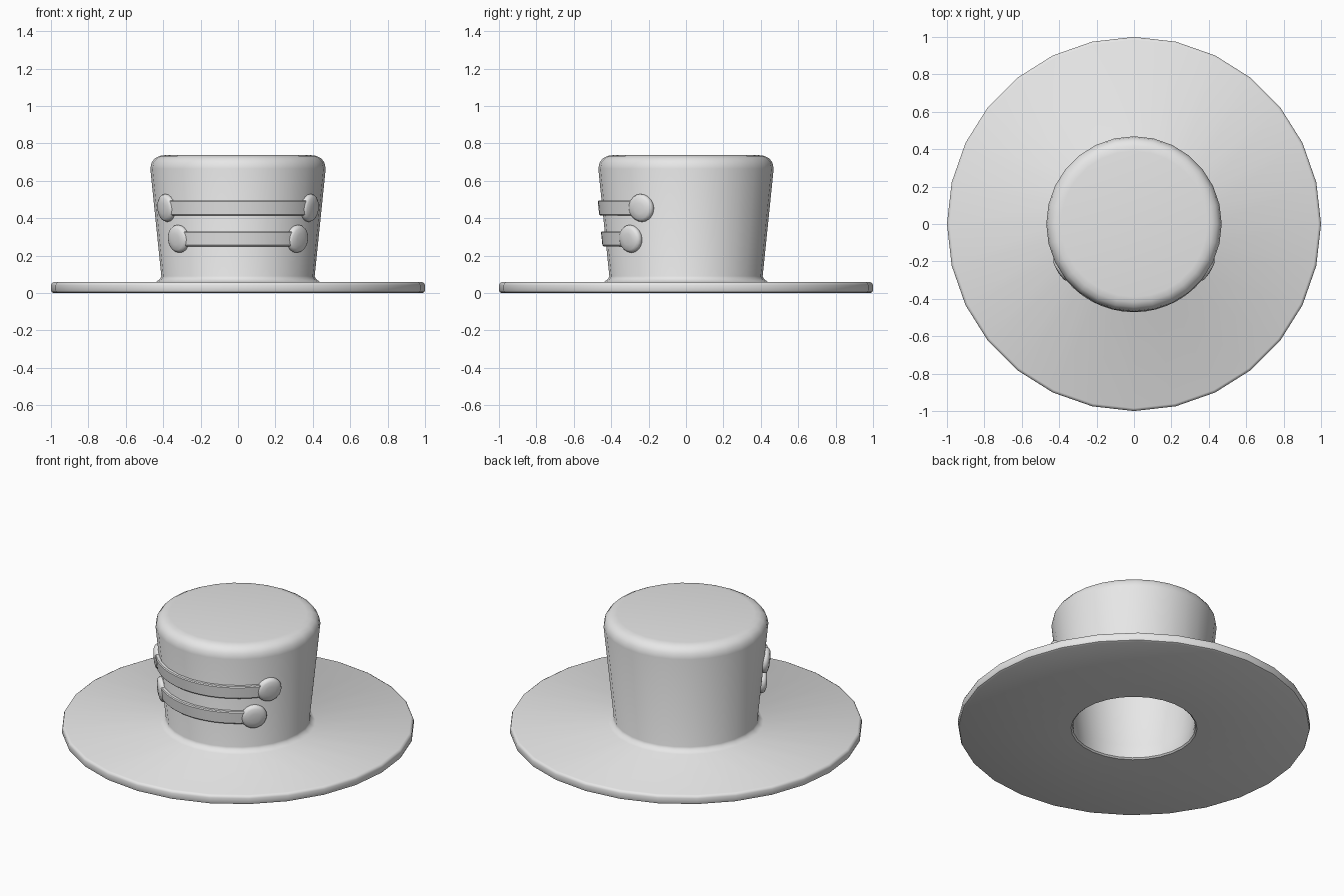
import bpy, bmesh, math
from mathutils import Matrix, Vector

cube = bpy.data.objects.get("Cube")
if cube:
    bpy.data.objects.remove(cube, do_unlink=True)

felt = bpy.data.materials.new("light_grey")
felt.use_nodes = True
GREY = (0.8, 0.8, 0.8, 1)
felt.diffuse_color = GREY
felt.node_tree.nodes["Principled BSDF"].inputs["Base Color"].default_value = GREY

SIDES = 28
SLOPE = math.atan2(0.06, 0.57)


def wall_radius(z):
    """Outer radius of the tapered crown at a given height."""
    return 0.41 + (z - 0.085) * math.tan(SLOPE)


def finish(name, bm, angle=40):
    bmesh.ops.remove_doubles(bm, verts=bm.verts, dist=1e-5)
    bmesh.ops.recalc_face_normals(bm, faces=bm.faces)
    mesh = bpy.data.meshes.new(name)
    bm.to_mesh(mesh)
    bm.free()
    mesh.materials.append(felt)
    obj = bpy.data.objects.new(name, mesh)
    bpy.context.collection.objects.link(obj)
    bpy.ops.object.select_all(action='DESELECT')
    obj.select_set(True)
    bpy.context.view_layer.objects.active = obj
    bpy.ops.object.shade_smooth_by_angle(angle=math.radians(angle))
    return obj


def lathe(name, profile, sides, matrix=Matrix()):
    """Spin an (r, z) profile that starts and ends on the axis."""
    bm = bmesh.new()
    verts = [bm.verts.new((r, 0, z)) for r, z in profile]
    edges = [bm.edges.new(pair) for pair in zip(verts, verts[1:])]
    bmesh.ops.spin(bm, geom=verts + edges, cent=(0, 0, 0), axis=(0, 0, 1),
                   angle=math.tau, steps=sides, use_duplicate=False)
    bmesh.ops.remove_doubles(bm, verts=bm.verts, dist=1e-5)
    bm.transform(matrix)
    return finish(name, bm)


def strap(name, z, half_angle):
    """Thin raised band following the front of the crown."""
    section = [(-0.02, -0.04), (0.014, -0.04), (0.019, -0.034),
               (0.019, 0.034), (0.014, 0.04), (-0.02, 0.04)]
    steps = 16
    bm = bmesh.new()
    rings = []
    for i in range(steps + 1):
        a = half_angle * (2 * i / steps - 1)
        ring = []
        for out, dz in section:
            r = wall_radius(z + dz) + out
            ring.append(bm.verts.new((r * math.sin(a), -r * math.cos(a), z + dz)))
        rings.append(ring)
    for a, b in zip(rings, rings[1:]):
        for k in range(len(section)):
            n = (k + 1) % len(section)
            bm.faces.new((a[k], a[n], b[n], b[k]))
    bm.faces.new(rings[0])
    bm.faces.new(rings[-1])
    finish(name, bm, 30)


def button(name, z, angle):
    """Domed disc facing straight out of the sloping wall."""
    out = Vector((math.sin(angle) * math.cos(SLOPE),
                  -math.cos(angle) * math.cos(SLOPE), -math.sin(SLOPE)))
    r = wall_radius(z)
    place = Vector((r * math.sin(angle), -r * math.cos(angle), z))
    matrix = Matrix.Translation(place) @ out.to_track_quat('Z', 'Y').to_matrix().to_4x4()
    dome = [(0, -0.02), (0.066, -0.02), (0.073, -0.008), (0.075, 0.004),
            (0.07, 0.016), (0.058, 0.024), (0.03, 0.029), (0, 0.03)]
    lathe(name, dome, 20, matrix)


# Crown and brim: one hollow shell
lathe("hat_shell", [
    (0, 0.737), (0.39, 0.737), (0.42, 0.733), (0.445, 0.72), (0.462, 0.698),
    (0.469, 0.665), (0.41, 0.09), (0.416, 0.076), (0.44, 0.058),
    (0.985, 0.058), (0.996, 0.052), (1, 0.042), (1, 0.014), (0.996, 0.005),
    (0.985, 0), (0.358, 0), (0.349, 0.008), (0.346, 0.03), (0.354, 0.09),
    (0.411, 0.65), (0.4, 0.672), (0.37, 0.68), (0, 0.68)], SIDES)

# Two straps, each held by a button at either end
for label, z, degrees in (("upper", 0.455, 58), ("lower", 0.29, 47)):
    reach = math.radians(degrees)
    strap(label + "_strap", z, reach)
    button(label + "_button_left", z, reach)
    button(label + "_button_right", z, -reach)
